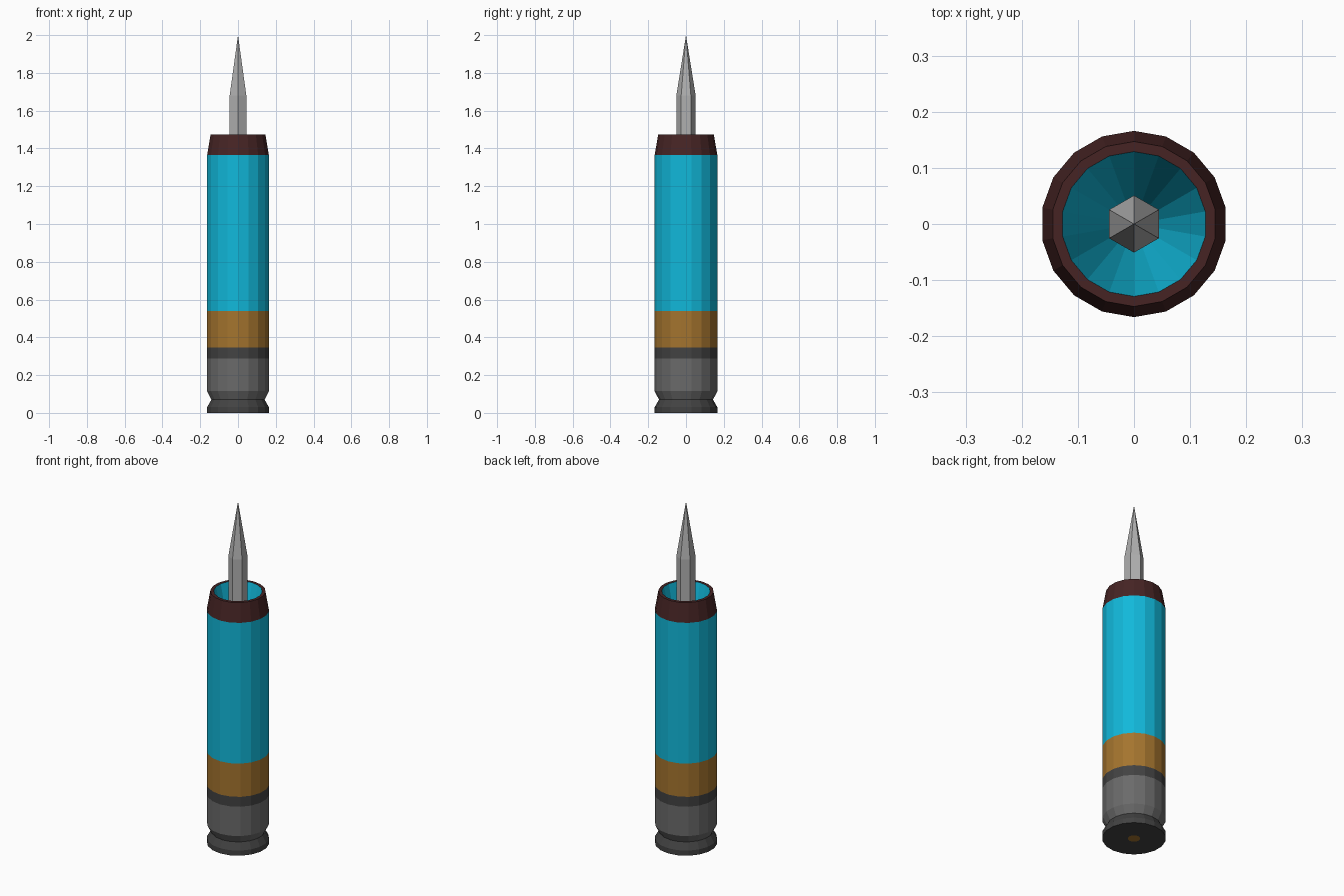
import bpy, bmesh, math

if "Cube" in bpy.data.objects:
    bpy.data.objects.remove(bpy.data.objects["Cube"])


def material(name, srgb):
    lin = [((c / 255 + 0.055) / 1.055) ** 2.4 if c > 10 else c / 255 / 12.92 for c in srgb]
    m = bpy.data.materials.new(name)
    m.diffuse_color = (*lin, 1)
    m.use_nodes = True
    m.node_tree.nodes["Principled BSDF"].inputs["Base Color"].default_value = m.diffuse_color
    return m


cyan = material("cyan paint", (17, 184, 218))
ochre = material("ochre band", (164, 116, 46))
grey = material("mid grey metal", (106, 106, 106))
dark = material("dark grey metal", (66, 66, 66))
maroon = material("dark maroon rim", (70, 36, 36))
steel = material("light steel", (176, 176, 176))


def lathe(name, profile, sides):
    """Spin (radius, z, material of the strip above) points, with a vertex on +y."""
    bm = bmesh.new()
    mats = list(dict.fromkeys(p[2] for p in profile if p[2]))
    rings = []
    for r, z, _ in profile:
        if r == 0:
            rings.append([bm.verts.new((0, 0, z))] * sides)
        else:
            angles = [math.pi / 2 + 2 * math.pi * i / sides for i in range(sides)]
            rings.append([bm.verts.new((r * math.cos(a), r * math.sin(a), z)) for a in angles])
    for k in range(len(rings) - 1):
        low, high = rings[k], rings[k + 1]
        for i in range(sides):
            j = (i + 1) % sides
            corners = list(dict.fromkeys((low[i], low[j], high[j], high[i])))
            bm.faces.new(corners).material_index = mats.index(profile[k][2])
    mesh = bpy.data.meshes.new(name)
    bm.to_mesh(mesh)
    bm.free()
    for m in mats:
        mesh.materials.append(m)
    obj = bpy.data.objects.new(name, mesh)
    bpy.context.collection.objects.link(obj)
    return obj


R = 0.166
# Casing: primer, flange, groove, bands, tube, rim and inner funnel
lathe("shell_casing", [
    (0, 0, ochre),
    (0.033, 0, dark),
    (R, 0, dark),
    (R, 0.03, dark),
    (0.143, 0.07, grey),
    (R, 0.115, grey),
    (R, 0.287, dark),
    (R, 0.345, ochre),
    (R, 0.54, cyan),
    (R, 1.365, maroon),
    (0.147, 1.475, maroon),
    (0.129, 1.475, cyan),
    (0, 0.9, None),
], 18)

# Hexagonal dart held in the funnel
lathe("dart", [
    (0, 1.1, steel),
    (0.051, 1.1, steel),
    (0.051, 1.68, steel),
    (0, 2.0, None),
], 6)
